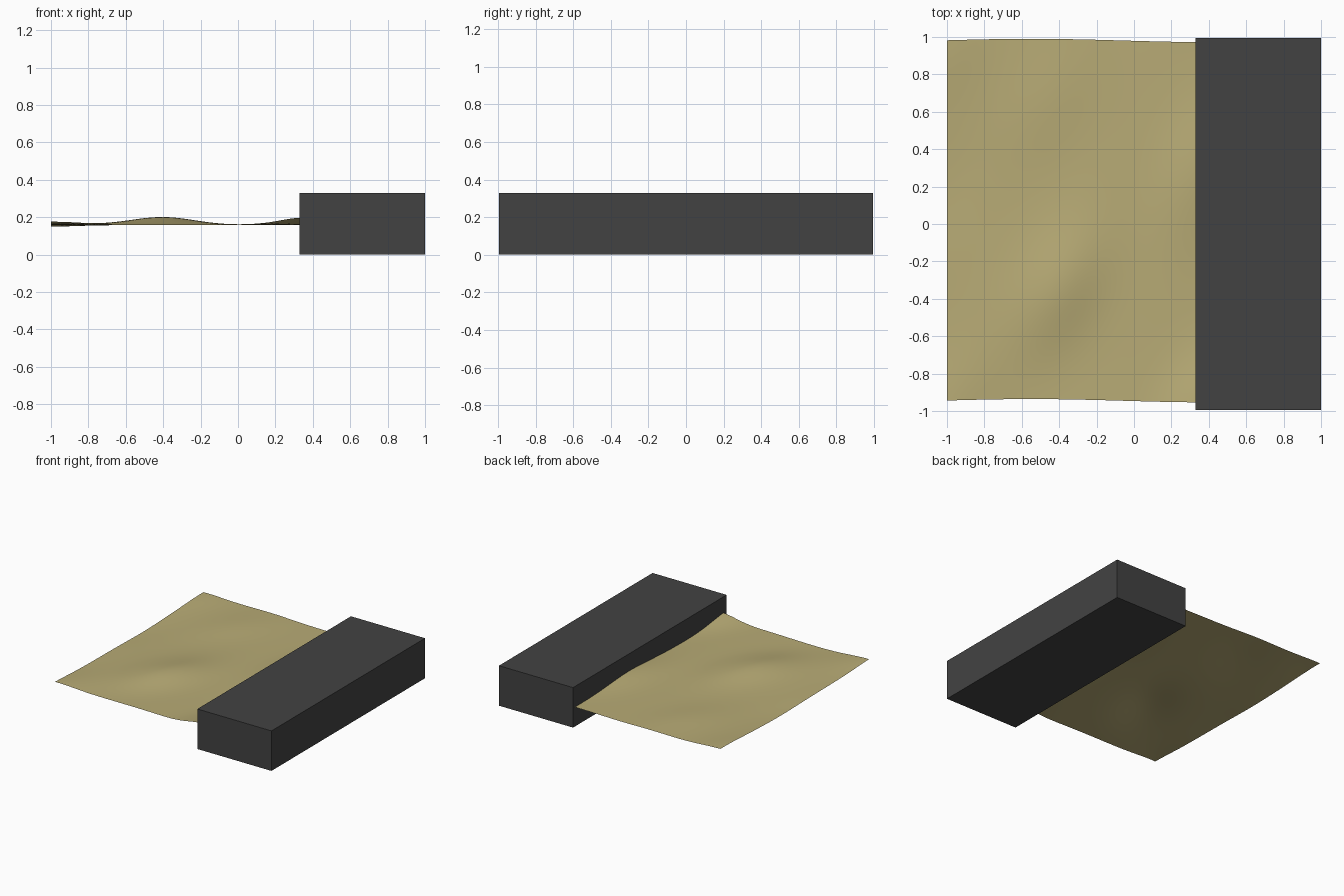
import bpy, bmesh, math

if "Cube" in bpy.data.objects:
    bpy.data.objects.remove(bpy.data.objects["Cube"])


def material(name, color):
    m = bpy.data.materials.new(name)
    m.diffuse_color = (*color, 1)
    m.use_nodes = True
    m.node_tree.nodes["Principled BSDF"].inputs["Base Color"].default_value = m.diffuse_color
    return m


# Solid dark block along the right side
bpy.ops.mesh.primitive_cube_add(size=1, location=(0.664, 0, 0.164))
block = bpy.context.object
block.name = "block"
block.scale = (0.672, 1.99, 0.328)
bpy.ops.object.transform_apply(location=False, rotation=False, scale=True)
block.data.materials.append(material("dark_grey", (0.055, 0.055, 0.055)))

# Soft folds: centre x, centre y, radius x, radius y, height
FOLDS = [
    (-0.40, -0.35, 0.24, 0.30, 0.042),
    (0.33, 0.30, 0.20, 0.35, 0.028),
    (0.33, -1.00, 0.20, 0.28, 0.040),
    (-0.45, 0.65, 0.25, 0.30, 0.015),
    (-1.00, -1.00, 0.25, 0.30, 0.018),
    (-1.00, 0.20, 0.20, 0.30, -0.008),
    (-1.00, 0.95, 0.25, 0.30, 0.018),
]


def fold_height(x, y):
    z = 0.158 + 0.003 * math.sin(5 * (x - y)) * math.sin(3 * x)
    for cx, cy, rx, ry, h in FOLDS:
        dx, dy = x - cx, y - cy
        # diagonal shear makes the ridges run obliquely
        dy -= 0.6 * dx
        z += h * math.exp(-(dx / rx) ** 2 - (dy / ry) ** 2)
    return z


# Thin rumpled sheet, tucked into the block
bm = bmesh.new()
bmesh.ops.create_grid(bm, x_segments=44, y_segments=60, size=1)
for v in bm.verts:
    x = -0.31 + 0.69 * v.co.x
    y = 0.018 + 0.963 * v.co.y
    v.co = (x, y + 0.009 * math.cos(3.2 * (x + 0.55)), fold_height(x, y))
mesh = bpy.data.meshes.new("sheet")
bm.to_mesh(mesh)
bm.free()
mesh.shade_smooth()
sheet = bpy.data.objects.new("sheet", mesh)
bpy.context.collection.objects.link(sheet)
mesh.materials.append(material("khaki", (0.48, 0.41, 0.18)))
